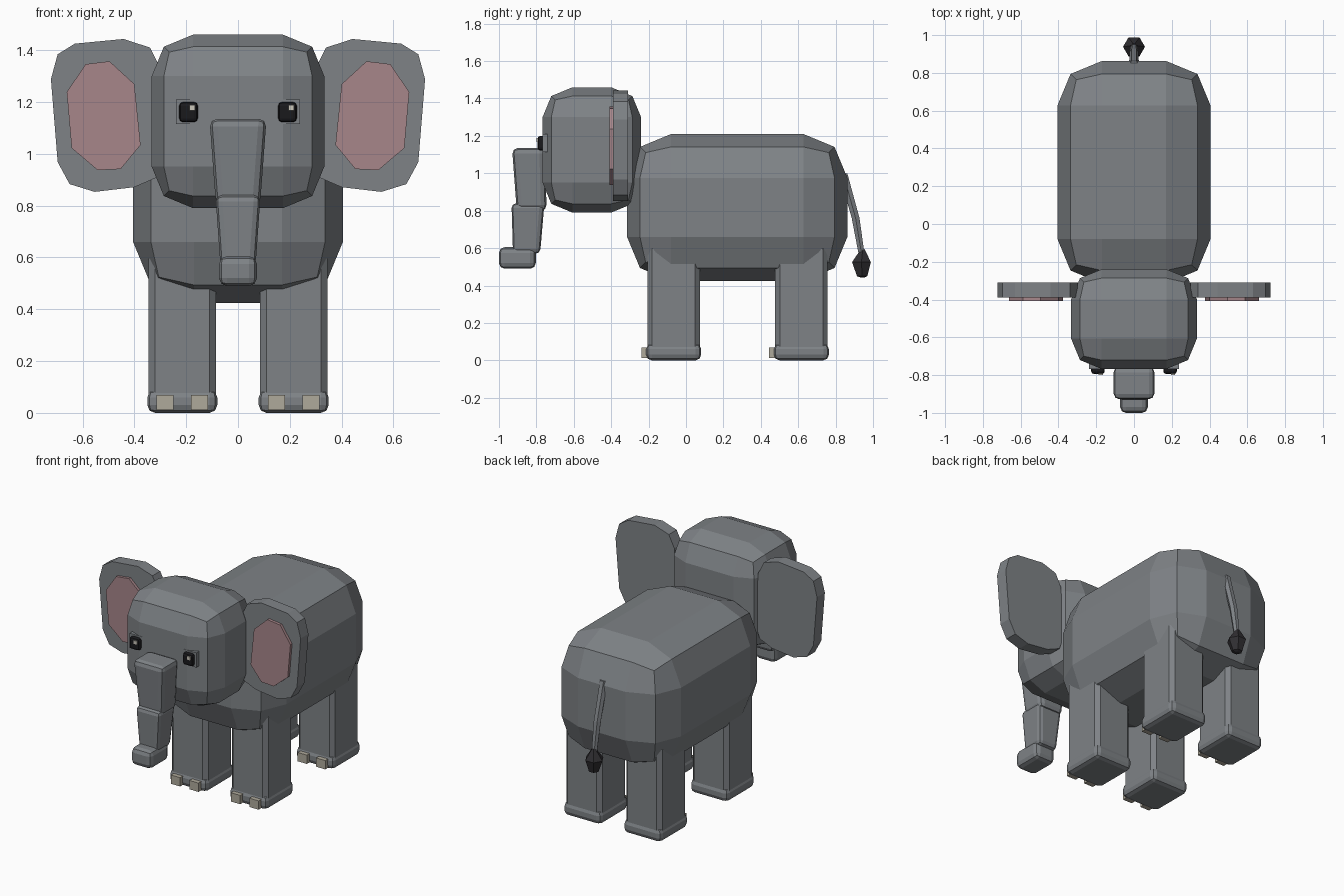
import bpy, bmesh, math
from mathutils import Vector

if "Cube" in bpy.data.objects:
    bpy.data.objects.remove(bpy.data.objects["Cube"])


def material(name, rgb):
    m = bpy.data.materials.new(name)
    m.use_nodes = True
    m.diffuse_color = (*rgb, 1)
    bsdf = next(n for n in m.node_tree.nodes if n.type == 'BSDF_PRINCIPLED')
    bsdf.inputs["Base Color"].default_value = (*rgb, 1)
    return m


GREY = material("skin grey", (0.21, 0.225, 0.24))
PINK = material("inner ear pink", (0.39, 0.24, 0.255))
NAIL = material("toenail beige", (0.43, 0.40, 0.33))
BLACK = material("eye black", (0.01, 0.01, 0.012))
TUFT = material("tail tuft dark", (0.03, 0.028, 0.032))
GLINT = material("eye glint", (0.6, 0.57, 0.5))


def finish(name, bm, mat, bevel=0, segments=2):
    bmesh.ops.recalc_face_normals(bm, faces=bm.faces)
    mesh = bpy.data.meshes.new(name)
    bm.to_mesh(mesh)
    bm.free()
    mesh.materials.append(mat)
    ob = bpy.data.objects.new(name, mesh)
    bpy.context.collection.objects.link(ob)
    if bevel:
        mod = ob.modifiers.new("Bevel", 'BEVEL')
        mod.width, mod.segments = bevel, segments
        mod.limit_method = 'NONE'
    return ob


def loft(name, rings, mat, bevel=0, segments=2):
    """Skin a list of equal-length point rings and cap both ends."""
    bm = bmesh.new()
    rows = [[bm.verts.new(p) for p in ring] for ring in rings]
    for a, b in zip(rows, rows[1:]):
        for i in range(len(a)):
            j = (i + 1) % len(a)
            bm.faces.new((a[i], a[j], b[j], b[i]))
    bm.faces.new(rows[0])
    bm.faces.new(rows[-1])
    return finish(name, bm, mat, bevel, segments)


def block(name, bottom, top, mat, bevel=0, segments=2):
    """Tapered box; each end is (z, x0, x1, y0, y1)."""
    rings = [[(x0, y0, z), (x1, y0, z), (x1, y1, z), (x0, y1, z)]
             for z, x0, x1, y0, y1 in (bottom, top)]
    return loft(name, rings, mat, bevel, segments)


def box(name, x, y, z, mat, bevel=0, segments=2):
    return block(name, (z[0], *x, *y), (z[1], *x, *y), mat, bevel, segments)


def span(centre, half):
    return centre - half, centre + half


def plate(name, outline, side, y, mat):
    """Prism from an x-z outline."""
    return loft(name, [[(side * x, d, z) for x, z in outline] for d in y], mat)


def tube(name, path, sides, mat):
    """Horizontal rings along a path of (y, z, radius)."""
    turns = [math.tau * i / sides for i in range(sides)]
    return loft(name, [[(r * math.cos(t), y + r * math.sin(t), z) for t in turns]
                       for y, z, r in path], mat)


# Body and head
box("body", (-0.405, 0.405), (-0.315, 0.863), (0.425, 1.21), GREY, 0.235)
box("head", (-0.333, 0.333), (-0.767, -0.24), (0.79, 1.46), GREY, 0.16)

# Trunk in three joined sections
block("trunk_upper", (0.80, -0.085, 0.085, -0.905, -0.745),
      (1.135, -0.11, 0.11, -0.93, -0.755), GREY, 0.03)
block("trunk_middle", (0.57, -0.068, 0.068, -0.925, -0.78),
      (0.84, -0.087, 0.087, -0.933, -0.757), GREY, 0.025)
box("trunk_tip", (-0.073, 0.073), (-1.0, -0.803), (0.49, 0.605), GREY, 0.03)

# Ears
EAR = [(0.30, 1.33), (0.34, 1.41), (0.442, 1.443), (0.63, 1.425), (0.696, 1.384),
       (0.722, 1.288), (0.696, 0.968), (0.65, 0.883), (0.553, 0.853),
       (0.40, 0.871), (0.31, 0.91), (0.28, 1.0)]
INNER_EAR = [(0.40, 1.269), (0.496, 1.357), (0.588, 1.346), (0.661, 1.238),
             (0.642, 1.022), (0.542, 0.937), (0.453, 0.941), (0.376, 1.034)]

for label, s in (("left", 1), ("right", -1)):
    plate(label + "_ear", EAR, s, (-0.39, -0.31), GREY)
    plate(label + "_inner_ear", INNER_EAR, s, (-0.408, -0.385), PINK)

    # Eyelid, eye and glint
    box(label + "_eyelid", span(s * 0.195, 0.044), (-0.768, -0.735), (1.115, 1.21), GREY)
    box(label + "_eye", span(s * 0.191, 0.036), (-0.794, -0.75), (1.122, 1.2), BLACK, 0.015)
    box(label + "_eye_glint", span(s * 0.191 + 0.015, 0.011), (-0.8, -0.79),
        (1.167, 1.188), GLINT)

    # Legs, feet and toenails
    for end, y in (("front", -0.066), ("back", 0.617)):
        tag = label + "_" + end
        x = s * 0.215
        box(tag + "_leg", span(x, 0.13), span(y, 0.14), (0.03, 0.62), GREY, 0.025, 1)
        box(tag + "_foot", span(x, 0.135), span(y, 0.147), (0, 0.09), GREY, 0.03)
        for n, dx in enumerate((-0.066, 0.066)):
            box(f"{tag}_toenail_{n + 1}", span(x + dx, 0.033), (y - 0.172, y - 0.13),
                (0.012, 0.069), NAIL)

# Tail and tuft
tube("tail", [(0.84, 1.0, 0.026), (0.907, 0.76, 0.024), (0.94, 0.56, 0.018)], 6, GREY)
tube("tail_tuft", [(0.945, 0.594, 0.012), (0.938, 0.525, 0.058), (0.942, 0.45, 0.032),
                   (0.945, 0.443, 0.012)], 6, TUFT)
